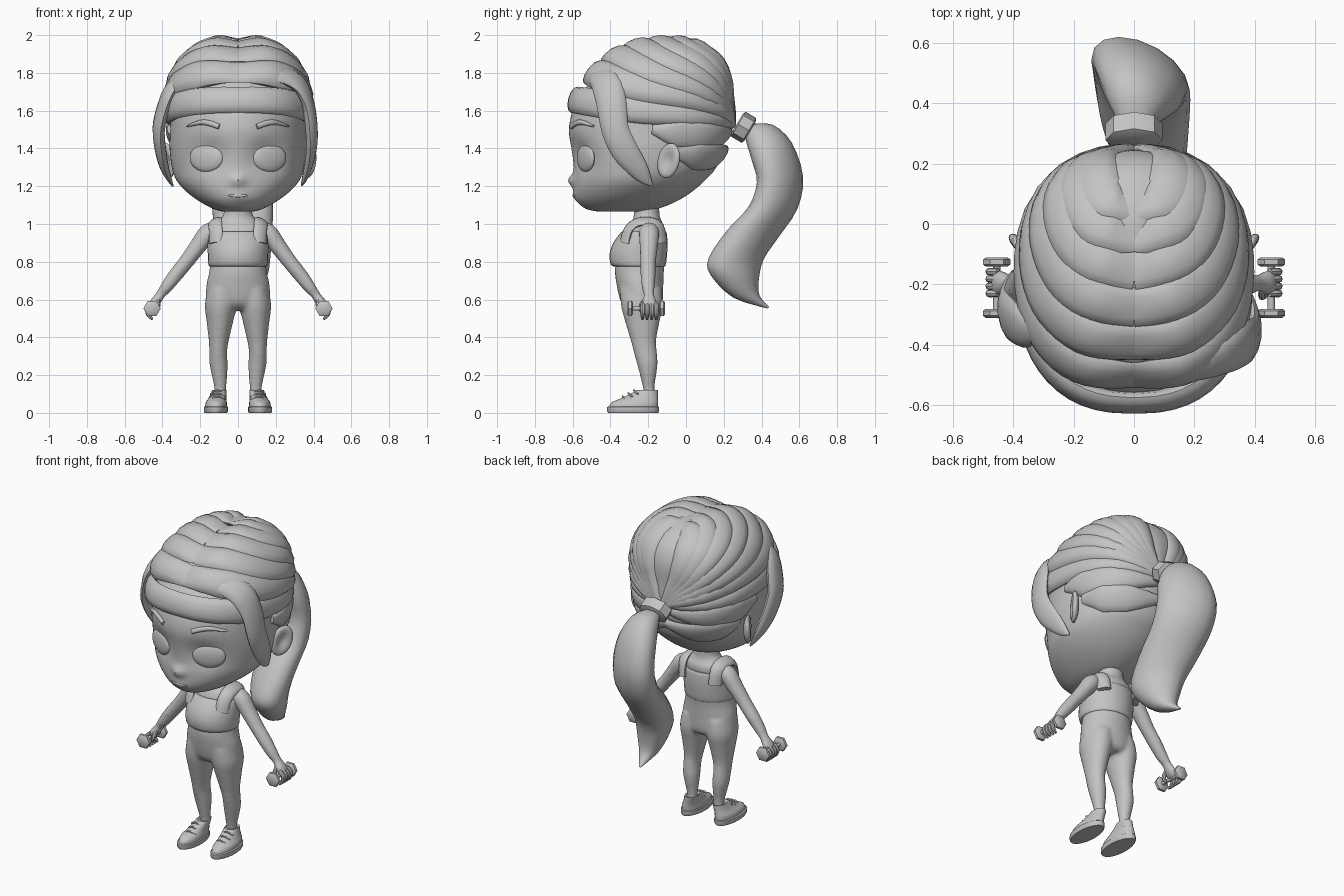
import bpy, bmesh, math
from mathutils import Vector as V

grey = bpy.data.materials.new("clay_grey")
grey.diffuse_color = (0.55, 0.55, 0.55, 1)


def resample(rows, n):
    """Catmull-Rom interpolation of rows of numbers, n steps per span."""
    out, last = [], len(rows) - 1
    for i in range(last):
        a, b, c, d = (rows[max(0, min(last, i + k))] for k in (-1, 0, 1, 2))
        for j in range(n):
            t = j / n
            out.append([q + 0.5 * t * (r - p + t * (2 * p - 5 * q + 4 * r - s + t * (3 * (q - r) + s - p)))
                        for p, q, r, s in zip(a, b, c, d)])
    return out + [list(rows[-1])]


def loft(name, rings, seg=14, shape=None):
    """Skin rings given as (centre, u axis, v axis); close both ends."""
    bm = bmesh.new()
    loops = []
    for c, u, v in rings:
        pts = [c + u * math.cos(a) + v * math.sin(a) for a in (2 * math.pi * k / seg for k in range(seg))]
        loops.append([bm.verts.new(shape(p) if shape else p) for p in pts])
    for A, B in zip(loops, loops[1:]):
        for k in range(seg):
            m = (k + 1) % seg
            bm.faces.new((A[k], A[m], B[m], B[k]))
    bm.faces.new(loops[0])
    bm.faces.new(loops[-1])
    bmesh.ops.recalc_face_normals(bm, faces=bm.faces)
    me = bpy.data.meshes.new(name)
    bm.to_mesh(me)
    bm.free()
    me.materials.append(grey)
    ob = bpy.data.objects.new(name, me)
    bpy.context.collection.objects.link(ob)
    return ob


def stack(name, rows, s=1, n=3, seg=20, shape=None):
    """Horizontal rings: (centre x, z, half width, front y, back y)."""
    rings = [(V((s * x, (f + b) / 2, z)), V((rx, 0, 0)), V((0, (b - f) / 2, 0)))
             for x, z, rx, f, b in resample(rows, n)]
    return loft(name, rings, seg, shape)


def sweep(name, rows, normal, s=1, n=3, seg=12):
    """Tube along (x, y, z, half width, half thickness); normal(p) is the thickness direction."""
    R = resample(rows, n)
    P = [V((s * r[0], r[1], r[2])) for r in R]
    rings = []
    for i, r in enumerate(R):
        t = (P[min(i + 1, len(P) - 1)] - P[max(i - 1, 0)]).normalized()
        w = t.cross(normal(P[i])).normalized()
        rings.append((P[i], w * r[3], w.cross(t).normalized() * r[4]))
    return loft(name, rings, seg)


def ellipsoid(name, c, r, rot_z=0, rot_x=0, shape=None):
    rings = [(V((0, 0, math.sin(a) * r[2])), V((math.cos(a) * r[0], 0, 0)), V((0, math.cos(a) * r[1], 0)))
             for a in (math.radians(-88 + 176 * k / 14) for k in range(15))]
    ob = loft(name, rings, 24, shape)
    ob.location = c
    ob.rotation_euler = (rot_x, 0, rot_z)


def merge(name, obs):
    """Join parts into one continuous, softly blended skin."""
    bpy.ops.object.select_all(action='DESELECT')
    for ob in obs:
        ob.select_set(True)
    bpy.context.view_layer.objects.active = obs[0]
    bpy.ops.object.join()
    obs[0].name = name
    rm = obs[0].modifiers.new("skin", 'REMESH')
    rm.mode, rm.voxel_size, rm.use_smooth_shade = 'VOXEL', .01, True
    sm = obs[0].modifiers.new("soften", 'SMOOTH')
    sm.factor, sm.iterations = .5, 8


# Head with eye sockets, nose and lips
HEAD = [(0, 1.065, .08, -.46, -.24), (0, 1.08, .13, -.53, -.15), (0, 1.12, .205, -.575, -.05),
        (0, 1.17, .272, -.59, .03), (0, 1.23, .325, -.592, .10), (0, 1.3, .35, -.595, .16),
        (0, 1.4, .362, -.608, .19), (0, 1.5, .36, -.62, .21), (0, 1.6, .355, -.6, .215),
        (0, 1.7, .345, -.55, .205), (0, 1.8, .31, -.45, .175), (0, 1.9, .23, -.33, .08),
        (0, 1.95, .08, -.2, -.03)]


def bump(p, x, z, sx, sz):
    return math.exp(-((abs(p.x) - x) / sx) ** 2 - ((p.z - z) / sz) ** 2)


def face(p):
    if p.y < -.3:
        p.y += (.035 * bump(p, .15, 1.36, .09, .08) - .034 * bump(p, 0, 1.23, .036, .032)
                - .012 * bump(p, 0, 1.15, .05, .03))
    return p


def face_y(x, z):
    r = min(resample(HEAD, 8), key=lambda q: abs(q[1] - z))
    return (r[3] + r[4]) / 2 - (r[4] - r[3]) / 2 * math.sqrt(max(0, 1 - (x / r[2]) ** 2))


stack("head", HEAD, n=4, seg=72, shape=face)
sweep("mouth", [(x, face_y(x, 1.15) - .009, 1.15, .004 + .005 * (x == 0), .005)
                for x in (-.05, 0, .05)], lambda p: V((0, -1, 0)))

# Hair shell: boxy ellipsoid, leaning back at the crown, that the strands follow
C, POW = V((0, -.18, 1.55)), 2.4


def on_scalp(d):
    rad = (.36, .42 if d.y < 0 else .4, .412)
    p = C + d * sum(abs(d[i] / rad[i]) ** POW for i in range(3)) ** (-1 / POW)
    p.y += .055 * max(0, min(1, (p.z - 1.66) / .2))
    return p


def strand(name, s, start, mid, wide, thick, end=(.03, 1, -.06), w0=.75, t0=.6):
    a, m, e = V(start), V(mid), V(end)
    rows = []
    for i in range(13):
        t = i / 12
        p = on_scalp(a * (1 - t) ** 2 + m * 2 * t * (1 - t) + e * t * t)
        k = (w0 + (1 - w0) * min(1, t * 4)) * (1 if t < .55 else 1 - .68 * ((t - .55) / .45) ** 1.3)
        rows.append((p.x, p.y, p.z, wide * k, thick * (t0 + (1 - t0) * min(1, t * 6))))
    sweep(name, rows, lambda p: p - C, s, n=2, seg=12)


# Loose locks: one swept from the parting, one from the temple
LOCKS = {1: [(.12, -.52, 1.76, .02, .012), (.22, -.475, 1.785, .055, .025), (.32, -.425, 1.745, .08, .03),
             (.37, -.395, 1.64, .08, .032), (.39, -.375, 1.5, .073, .032), (.388, -.325, 1.39, .072, .028),
             (.37, -.26, 1.3, .056, .022), (.352, -.215, 1.24, .034, .014), (.337, -.18, 1.205, .006, .005)],
         -1: [(.32, -.36, 1.76, .03, .015), (.365, -.345, 1.7, .07, .028), (.4, -.32, 1.6, .082, .032),
              (.42, -.295, 1.5, .082, .032), (.41, -.25, 1.39, .075, .03), (.39, -.2, 1.3, .056, .024),
              (.365, -.17, 1.24, .034, .014), (.345, -.15, 1.2, .006, .005)]}

strand("hair_strand_back", 1, (0, .12, 1), (0, .9, .8), .1, .03, w0=.5)
arms, legs = [], []
for side, s in (("left", -1), ("right", 1)):
    # Swept-back strands from the parting to the tie
    for i, ang in enumerate((35, 52, 69, 86, 103, 118)):
        f, a = i / 5, math.radians(ang)
        strand(f"hair_strand_{side}_{i}", s, (-.01, -math.cos(a), math.sin(a)),
               (1.15 - .62 * f, -.55 + .95 * f, .42 + .58 * f), .088, .046, t0=.3)
    # Wide band across the forehead and the rows at the nape
    strand(f"hair_band_{side}", s, (-.03, -1, .26), (1.3, -.5, .14), .074, .035, w0=.95, t0=.9)
    strand(f"hair_nape_upper_{side}", s, (1, .0, -.14), (.95, .75, -.26), .08, .028, (.03, 1, -.14), .3)
    strand(f"hair_nape_lower_{side}", s, (.85, .3, -.42), (.7, 1, -.62), .078, .022, (-.05, 1, -.4), .4)
    sweep(f"side_lock_{side}", LOCKS[s],
          lambda p: V((p.x, -.05 - max(0, p.z - 1.65), max(0, p.z - 1.65) * 2)), s)

    # Eyes, brows and ears
    ellipsoid(f"eye_{side}", (s * .168, -.53, 1.35), (.097, .024, .074), s * math.radians(26))
    sweep(f"brow_{side}", [(x, face_y(x, z) - .004, z, w, .012) for x, z, w in
                           ((.1, 1.515, .014), (.15, 1.533, .015), (.2, 1.538, .013), (.265, 1.518, .005))],
          lambda p: V((p.x, -.4, 0)), s)

    def cup(p, s=s):
        if p.x * s > 0:
            p.x -= s * .035 * math.exp(-(p.y / .038) ** 2 - (p.z / .06) ** 2)
        return p
    ellipsoid(f"ear_{side}", (s * .374, -.093, 1.335), (.03, .066, .095), s * math.radians(-32),
              math.radians(-18), cup)

    # Arm, hand and fingers
    arms.append(sweep(f"arm_{side}", [(.1, -.195, .985, .04, .03), (.155, -.195, .955, .055, .052),
                                      (.21, -.197, .885, .05, .046),
                                      (.27, -.2, .805, .043, .041), (.33, -.2, .73, .041, .039),
                                      (.38, -.2, .665, .035, .033), (.415, -.195, .62, .026, .024)],
                      lambda p: V((p.x, 0, .3)), s))
    arms.append(sweep(f"hand_{side}", [(.405, -.195, .632, .025, .023), (.428, -.195, .6, .036, .027),
                                       (.447, -.195, .575, .045, .026), (.464, -.195, .55, .042, .016)],
                      lambda p: V((p.x, 0, .3)), s))
    for i in range(4):
        y = -.23 + .024 * i
        sweep(f"finger_{side}_{i}", [(.45, y, .58, .012, .012), (.478, y, .555, .013, .013),
                                     (.474, y, .52, .012, .012), (.452, y, .495, .006, .006)],
              lambda p: V((0, 1, 0)), s, seg=8)
    sweep(f"thumb_{side}", [(.425, -.22, .595, .012, .012), (.425, -.24, .56, .013, .013),
                            (.44, -.235, .53, .006, .006)], lambda p: V((1, 0, 0)), s, seg=8)

    # Dumbbell: bar with a hexagonal weight at each end
    X, Z = V((1, 0, 0)), V((0, 0, 1))
    loft(f"dumbbell_bar_{side}", [(V((s * .455, y, .553)), X * .012, Z * .012) for y in (-.3, -.12)], 10)
    for end, y0 in (("front", -.296), ("back", -.126)):
        loft(f"dumbbell_{end}_weight_{side}",
             [(V((s * .455, y0 + dy, .553)), X * r, Z * r) for dy, r in
              ((-.015, .036), (-.008, .046), (.008, .046), (.015, .036))], 6)

    # Leg
    legs.append(stack(f"leg_{side}", [(.094, .08, .032, -.222, -.163), (.094, .14, .033, -.23, -.166),
                                      (.102, .25, .048, -.257, -.15), (.105, .32, .047, -.277, -.153),
                                      (.102, .38, .053, -.292, -.158), (.096, .48, .07, -.322, -.14),
                                      (.091, .57, .085, -.345, -.122), (.08, .66, .08, -.35, -.13)], s))
    # Shoe: sole, upper and laces
    stack(f"shoe_sole_{side}", [(.117, 0, .059, -.412, -.147), (.117, .008, .064, -.417, -.143),
                                (.117, .03, .064, -.417, -.143), (.117, .034, .058, -.41, -.148)], s, 1, 24)
    stack(f"shoe_upper_{side}", [(.116, .03, .058, -.408, -.148), (.115, .055, .056, -.395, -.147),
                                 (.11, .075, .048, -.35, -.148), (.103, .1, .042, -.295, -.148),
                                 (.098, .122, .038, -.255, -.148), (.097, .115, .03, -.24, -.16)], s, 3, 24)
    for i in range(3):
        y, z = -.335 + .03 * i, .082 + .016 * i
        sweep(f"shoe_lace_{side}_{i}", [(.073, y + .02, z - .014, .006, .005), (.11, y, z + .006, .006, .005),
                                        (.145, y + .02, z - .014, .006, .005)], lambda p: V((0, -.5, 1)), s, seg=6)
    # Top strap
    sweep(f"top_strap_{side}", [(.115, -.325, .9, .04, .02), (.118, -.307, .965, .04, .018),
                                (.122, -.265, 1.006, .04, .016), (.122, -.2, 1.014, .04, .016),
                                (.12, -.145, .99, .04, .018), (.115, -.128, .9, .04, .02)],
          lambda p: V((p.x * .6, p.y + .21, p.z - .88)), s)

# Leggings, top, neck and arms
hips = stack("hips", [(0, .545, .1, -.3, -.15), (0, .565, .145, -.33, -.13), (0, .6, .17, -.35, -.122),
                      (0, .68, .167, -.368, -.12), (0, .75, .152, -.377, -.117), (0, .81, .147, -.37, -.11)], seg=28)
merge("leggings", [hips] + legs)
stack("top", [(0, .775, .148, -.378, -.115), (0, .785, .157, -.398, -.107), (0, .84, .16, -.405, -.1),
              (0, .9, .16, -.385, -.098), (0, .955, .154, -.345, -.103), (0, .96, .14, -.33, -.115)], seg=28)
neck = stack("neck", [(0, .9, .14, -.34, -.12), (0, .985, .14, -.31, -.115), (0, 1.015, .11, -.285, -.13),
                      (0, 1.05, .077, -.277, -.14), (0, 1.14, .077, -.28, -.14)], seg=24)
merge("neck_and_arms", [neck] + arms)

# Ponytail tie
ax = V((0, .85, -.5)).normalized()
up = V((0, .5, .85)).normalized()
loft("hair_tie", [(V((0, .305, 1.512)) + ax * d, V((.1 * k, 0, 0)), up * .08 * k)
                  for d, k in ((-.04, .75), (-.032, .95), (.032, .95), (.04, .75))], 8)

# Ponytail: front and back edge (y, z), half width, centre x and sideways lean of the back edge
TAIL = [(.31, 1.49, .35, 1.53, .045, 0, 0), (.32, 1.43, .46, 1.525, .09, .01, -.02),
        (.35, 1.33, .56, 1.43, .13, .02, -.05), (.375, 1.22, .62, 1.25, .145, .02, -.07),
        (.33, 1.09, .59, 1.08, .15, .025, -.06), (.22, .97, .49, .93, .142, .03, -.05),
        (.12, .82, .41, .81, .125, .04, -.04), (.13, .73, .385, .7, .105, .045, -.03),
        (.25, .61, .39, .62, .06, .035, -.01), (.43, .553, .44, .56, .006, .02, 0)]
loft("ponytail", [(V((x, (a + c) / 2, (b + d) / 2)), V((w, 0, 0)), V((lean, (c - a) / 2, (d - b) / 2)))
                  for a, b, c, d, w, x, lean in resample(TAIL, 3)], 16)

# Smooth shading with sharp edges kept
for ob in bpy.data.objects:
    ob.select_set(True)
    bpy.context.view_layer.objects.active = ob
bpy.ops.object.shade_smooth_by_angle(angle=math.radians(40))
